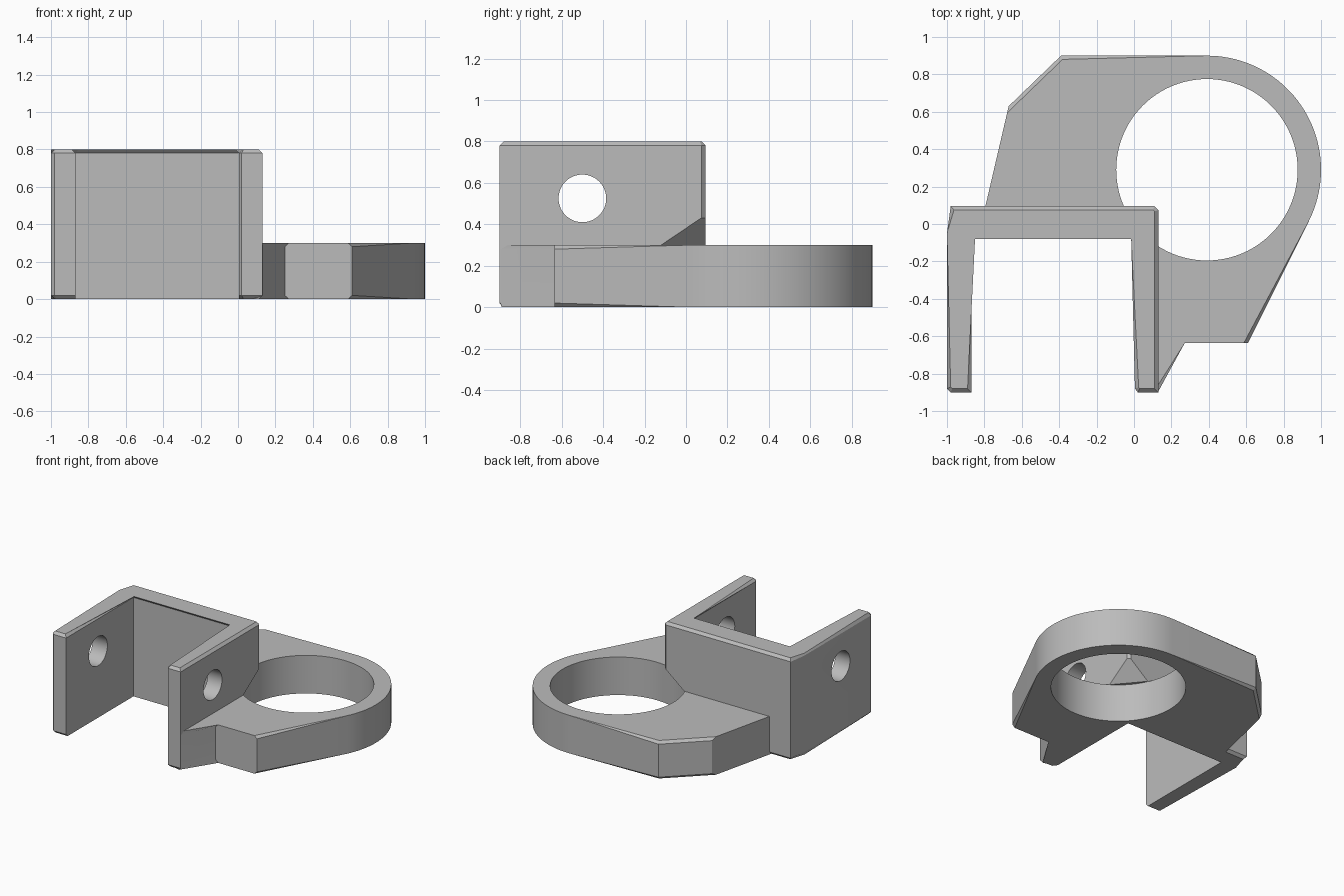
import bpy, bmesh, math
from mathutils import Vector

old = bpy.data.objects.get("Cube")
if old:
    bpy.data.objects.remove(old, do_unlink=True)

# Single flat colour
grey = bpy.data.materials.new("light_grey")
grey.use_nodes = True
colour = (0.5, 0.5, 0.5, 1)
grey.diffuse_color = colour
grey.node_tree.nodes["Principled BSDF"].inputs["Base Color"].default_value = colour

CHAMFER = 0.02
PLATE_TOP = 0.3
RING = Vector((0.39, 0.29))
RING_R, HOLE_R = 0.61, 0.485


def finish(bm, name):
    bmesh.ops.recalc_face_normals(bm, faces=bm.faces)
    mesh = bpy.data.meshes.new(name)
    bm.to_mesh(mesh)
    bm.free()
    mesh.materials.append(grey)
    obj = bpy.data.objects.new(name, mesh)
    bpy.context.collection.objects.link(obj)
    return obj


def prism(name, outline, height, top_edges, bottom_edges):
    """Extrude an outline; chamfer the chosen rim edges (numbered by first point)."""
    bm = bmesh.new()
    n = len(outline)
    low = [bm.verts.new((x, y, 0)) for x, y in outline]
    high = [bm.verts.new((x, y, height)) for x, y in outline]
    bm.faces.new(low[::-1])
    bm.faces.new(high)
    for i in range(n):
        j = (i + 1) % n
        bm.faces.new((low[i], low[j], high[j], high[i]))
    rim = [bm.edges.get((high[i], high[(i + 1) % n])) for i in top_edges]
    rim += [bm.edges.get((low[i], low[(i + 1) % n])) for i in bottom_edges]
    bmesh.ops.bevel(bm, geom=rim, offset=CHAMFER, offset_type='OFFSET',
                    segments=1, affect='EDGES', clamp_overlap=False)
    return finish(bm, name)


def cylinder(name, radius, start, end, sides):
    bm = bmesh.new()
    axis = Vector(end) - Vector(start)
    bmesh.ops.create_cone(bm, cap_ends=True, segments=sides, radius1=radius,
                          radius2=radius, depth=axis.length)
    bm.transform(axis.to_track_quat('Z', 'Y').to_matrix().to_4x4())
    bmesh.ops.translate(bm, verts=bm.verts, vec=(Vector(start) + Vector(end)) / 2)
    return finish(bm, name)


def combine(target, tool, operation):
    tool.hide_render = True
    mod = target.modifiers.new(operation.lower(), 'BOOLEAN')
    mod.operation, mod.solver, mod.object = operation, 'EXACT', tool
    bpy.context.view_layer.objects.active = target
    bpy.ops.object.modifier_apply(modifier=mod.name)
    bpy.data.objects.remove(tool, do_unlink=True)


# U-shaped bracket
bracket_outline = [
    (-1, -0.88), (-0.98, -0.9), (-0.87, -0.9), (-0.87, -0.06),
    (0.005, -0.06), (0.005, -0.88), (0.02, -0.9), (0.13, -0.9),
    (0.13, 0.075), (0.11, 0.095), (-0.98, 0.095), (-1, -0.05)]
inner = {2, 3, 4}
bracket = prism("mounting_bracket", bracket_outline, 0.8, range(12),
                [i for i in range(12) if i not in inner])

# Sloped relief under the bracket corner that overhangs the ring
side = Vector((0.13, -0.12))
back = Vector((-0.05, 0.095))
slope = (back - side) * 0.15
a, b = side - slope, back + slope
corner = Vector((a.x, b.y))
rise = 0.145 * 1.3
bm = bmesh.new()
for p in (a, b, corner):
    bm.verts.new((p.x, p.y, 0.2))
for p, z in ((a, PLATE_TOP), (b, PLATE_TOP), (corner, PLATE_TOP + rise)):
    bm.verts.new((p.x, p.y, z))
bmesh.ops.convex_hull(bm, input=bm.verts)
combine(bracket, finish(bm, "corner_cutter"), 'DIFFERENCE')

# Base plate with a rounded ring end, tangent to the slanted side
foot = Vector((0.61, -0.635))
arm = foot - RING
tangent = math.atan2(arm.y, arm.x) + math.acos(RING_R / arm.length)
STEPS = 40
arc = []
for i in range(STEPS + 1):
    t = tangent + (math.pi / 2 - tangent) * i / STEPS
    arc.append((RING.x + RING_R * math.cos(t), RING.y + RING_R * math.sin(t)))
plate_outline = ([(0.07, -0.88), (0.13, -0.895), (0.25, -0.635), tuple(foot)] + arc
                 + [(-0.39, 0.9), (-0.67, 0.63), (-0.805, 0.05), (-0.805, 0), (0.07, 0)])
last = len(plate_outline) - 4
rim = [1] + list(range(3, last))
plate = prism("base_plate", plate_outline, PLATE_TOP, rim, rim)
combine(bracket, plate, 'UNION')

# Large ring hole through the plate, stopping below the bracket wall
hole = cylinder("ring_cutter", HOLE_R, (RING.x, RING.y, -0.2),
                (RING.x, RING.y, PLATE_TOP + 0.0005), 96)
combine(bracket, hole, 'DIFFERENCE')

# Pin hole through both arms
pin = cylinder("pin_cutter", 0.115, (-1.2, -0.5, 0.525), (0.4, -0.5, 0.525), 48)
combine(bracket, pin, 'DIFFERENCE')

# Smooth curved walls, keep the chamfers crisp
bpy.ops.object.select_all(action='DESELECT')
bracket.select_set(True)
bpy.context.view_layer.objects.active = bracket
bpy.ops.object.shade_smooth_by_angle(angle=math.radians(20))
